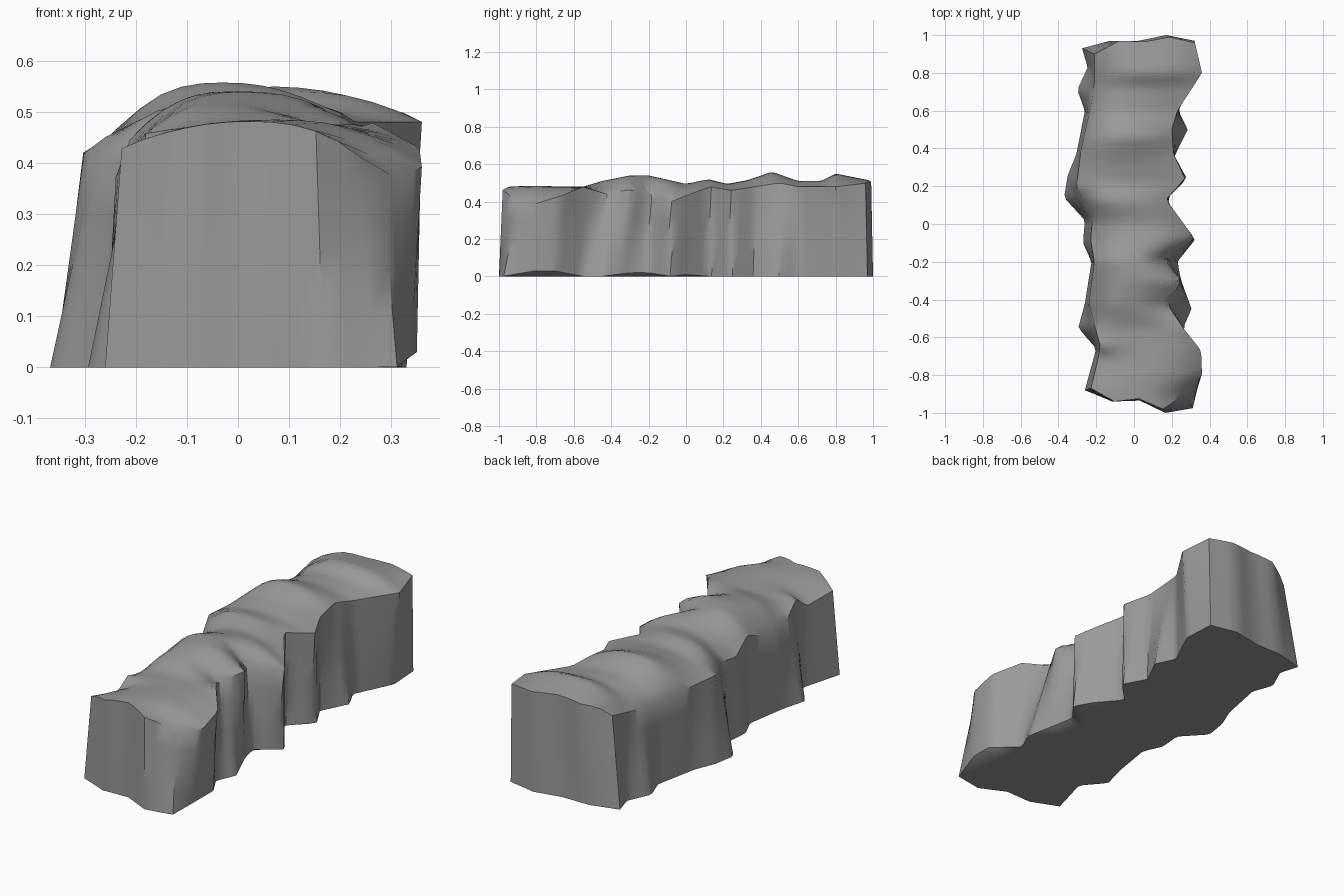
import bpy
import bmesh

default_cube = bpy.data.objects.get("Cube")
if default_cube:
    bpy.data.objects.remove(default_cube, do_unlink=True)

# Rails running front to back: (y, x, z)
LEFT_TOP = [(-.9, .28, .37), (-.8, .36, .39), (-.67, .355, .43), (-.55, .26, .48),
            (-.43, .18, .44), (-.3, .25, .465), (-.19, .165, .42), (-.08, .32, .4),
            (.02, .25, .44), (.13, .17, .48), (.24, .27, .46), (.37, .21, .48),
            (.5, .2, .5), (.6, .23, .48), (.8, .36, .48), (.97, .32, .5)]
LEFT_FOOT = [(-.98, .31, 0), (-.81, .35, .03), (-.7, .35, .03), (-.55, .26, 0),
             (-.45, .305, 0), (-.3, .25, .02), (-.2, .23, .02), (-.08, .325, 0),
             (0, .26, .01), (.13, .17, 0), (.24, .28, 0), (.36, .215, 0),
             (.5, .285, 0), (.6, .235, 0), (.8, .33, 0), (.97, .32, 0)]
RIGHT_TOP = [(-.88, -.23, .43), (-.71, -.19, .4), (-.64, -.18, .46), (-.42, -.24, .37),
             (-.2, -.21, .45), (-.08, -.23, .39), (.02, -.22, .4), (.2, -.305, .42),
             (.4, -.28, .42), (.62, -.23, .41), (.75, -.21, .42), (.92, -.21, .46)]
RIGHT_FOOT = [(-.88, -.26, 0), (-.66, -.2, 0), (-.55, -.295, 0), (-.42, -.26, 0),
              (-.2, -.225, 0), (-.1, -.27, 0), (.02, -.26, 0), (.14, -.37, 0),
              (.26, -.35, 0), (.37, -.305, 0), (.6, -.26, 0), (.71, -.3, 0),
              (.83, -.245, 0), (.93, -.275, 0)]
# Height of the spine: (y, z)
SPINE = [(-.98, .48), (-.8, .485), (-.65, .48), (-.55, .48), (-.45, .51), (-.3, .54),
         (-.2, .54), (0, .495), (.12, .52), (.22, .495), (.33, .515), (.46, .56),
         (.6, .51), (.72, .51), (.8, .55), (1, .51)]
# Reach of each end across the width, right to left: (u, y)
FRONT_TOP = [(0, -.87), (.25, -.94), (.5, -.925), (.75, -.98), (1, -.9)]
FRONT_FOOT = [(0, -.88), (.25, -.94), (.5, -.935), (.75, -1), (1, -.975)]
BACK_TOP = [(0, .9), (.25, .97), (.5, .965), (.75, .99), (1, .96)]
BACK_FOOT = [(0, .93), (.25, .97), (.5, .97), (.75, 1), (1, .97)]

ROWS, COLS, LAYERS = 70, 12, 4


def sample(rail, y):
    """Linear interpolation along a rail, clamped at its ends."""
    if y <= rail[0][0]:
        return rail[0][1:]
    for a, b in zip(rail, rail[1:]):
        if y <= b[0]:
            f = (y - a[0]) / (b[0] - a[0])
            return tuple(p + (q - p) * f for p, q in zip(a[1:], b[1:]))
    return rail[-1][1:]


def sheet_point(t, u, top):
    """Point on the top or the foot sheet; t runs front to back, u right to left."""
    front, back = (FRONT_TOP, BACK_TOP) if top else (FRONT_FOOT, BACK_FOOT)
    right, left = (RIGHT_TOP, LEFT_TOP) if top else (RIGHT_FOOT, LEFT_FOOT)
    y0, y1 = sample(front, u)[0], sample(back, u)[0]
    y = y0 + (y1 - y0) * t
    (xr, zr), (xl, zl) = sample(right, y), sample(left, y)
    z = zr + (zl - zr) * u
    if top:
        arch = 1 - abs(2 * u - 1) ** 2.4
        z += (sample(SPINE, y)[0] - z) * arch
    elif 0 < u < 1:
        z = 0
    return xr + (xl - xr) * u, y, z


bm = bmesh.new()


def make_sheet(top):
    return [[bm.verts.new(sheet_point(i / ROWS, j / COLS, top))
             for j in range(COLS + 1)] for i in range(ROWS + 1)]


def rim(sheet):
    """Border vertices of a sheet, in order."""
    return (sheet[0][:-1] + [r[-1] for r in sheet[:-1]]
            + sheet[-1][:0:-1] + [r[0] for r in sheet[:0:-1]])


# Top and underside
crown, foot = make_sheet(True), make_sheet(False)
for sheet in (crown, foot):
    for i in range(ROWS):
        for j in range(COLS):
            bm.faces.new((sheet[i][j], sheet[i][j + 1],
                          sheet[i + 1][j + 1], sheet[i + 1][j]))

# Walls between the two rims
rings = [rim(foot)]
for k in range(1, LAYERS):
    rings.append([bm.verts.new(a.co.lerp(b.co, k / LAYERS))
                  for a, b in zip(rim(foot), rim(crown))])
rings.append(rim(crown))
for low, high in zip(rings, rings[1:]):
    for n in range(len(low)):
        m = (n + 1) % len(low)
        bm.faces.new((low[n], low[m], high[m], high[n]))
bmesh.ops.recalc_face_normals(bm, faces=bm.faces)

mesh = bpy.data.meshes.new("rock_ridge")
bm.to_mesh(mesh)
bm.free()
rock = bpy.data.objects.new("rock_ridge", mesh)
bpy.context.collection.objects.link(rock)

# Stone colour
stone = bpy.data.materials.new("grey_stone")
stone.use_nodes = True
colour = (.32, .32, .32, 1)
stone.diffuse_color = colour
stone.node_tree.nodes["Principled BSDF"].inputs["Base Color"].default_value = colour
mesh.materials.append(stone)

bpy.context.view_layer.objects.active = rock
rock.select_set(True)
bpy.ops.object.shade_smooth_by_angle(angle=.7)
